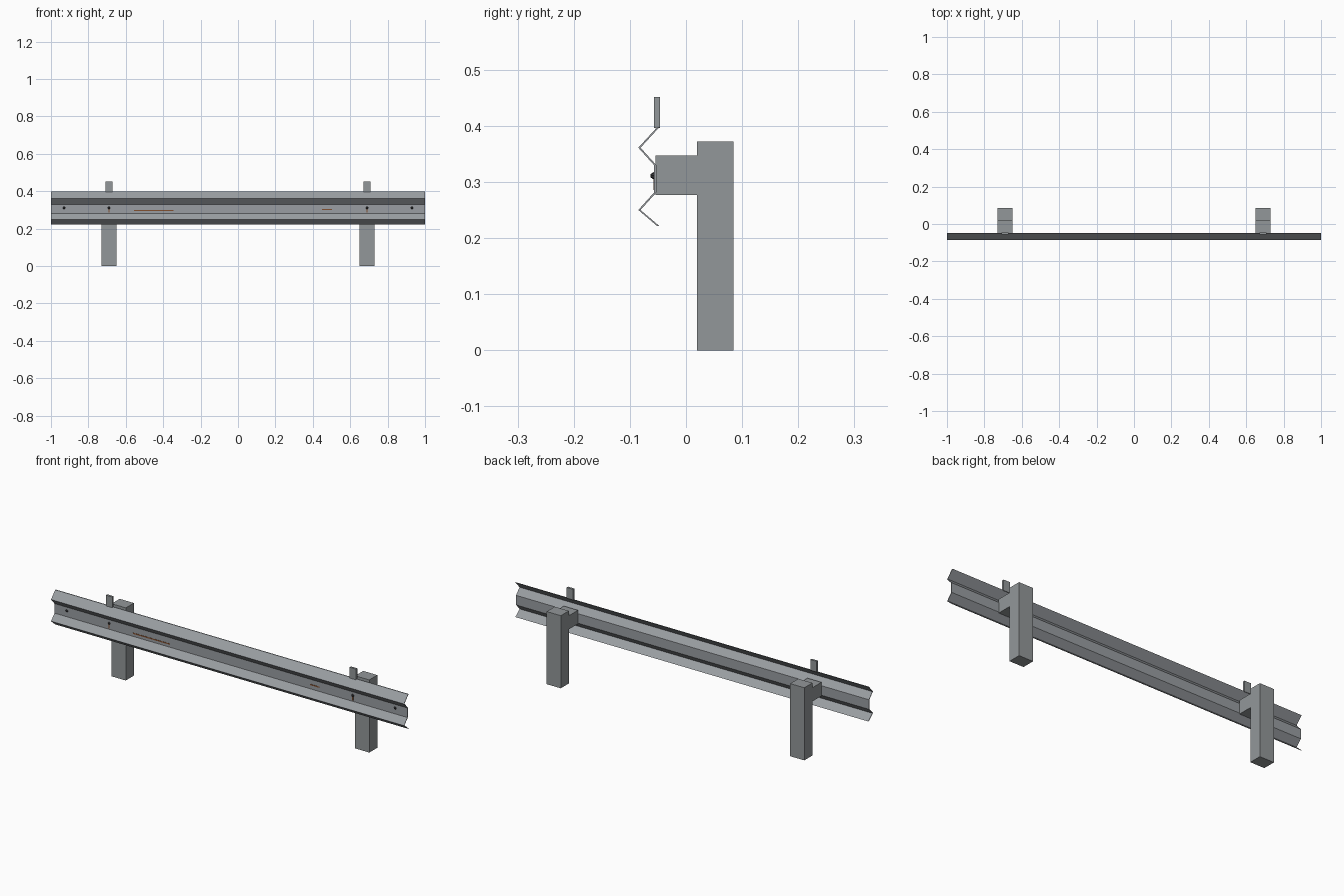
import bpy, bmesh
from math import radians
from mathutils import Matrix, Vector

cube = bpy.data.objects.get("Cube")
if cube:
    bpy.data.objects.remove(cube, do_unlink=True)


def material(name, r, g, b):
    m = bpy.data.materials.new(name)
    m.use_nodes = True
    m.diffuse_color = (r, g, b, 1)
    m.node_tree.nodes["Principled BSDF"].inputs["Base Color"].default_value = (r, g, b, 1)
    return m


steel = material("galvanized steel", 0.32, 0.34, 0.36)
post_steel = material("post steel", 0.29, 0.31, 0.32)
bolt_metal = material("dark bolt metal", 0.04, 0.04, 0.045)
rust = material("rust", 0.22, 0.08, 0.03)


def finish(name, bm, mat):
    bmesh.ops.recalc_face_normals(bm, faces=bm.faces)
    mesh = bpy.data.meshes.new(name)
    bm.to_mesh(mesh)
    bm.free()
    mesh.materials.append(mat)
    obj = bpy.data.objects.new(name, mesh)
    bpy.context.collection.objects.link(obj)
    return obj


def box(name, mat, x, y, z):
    """Box spanning the (min, max) range on each axis."""
    bm = bmesh.new()
    bmesh.ops.create_cube(bm, size=1)
    lo, hi = Vector((x[0], y[0], z[0])), Vector((x[1], y[1], z[1]))
    bmesh.ops.scale(bm, vec=hi - lo, verts=bm.verts)
    bmesh.ops.translate(bm, vec=(lo + hi) / 2, verts=bm.verts)
    return finish(name, bm, mat)


# W-beam rail: folded sheet profile swept along x
front = [(-0.051, 0.398), (-0.085, 0.361), (-0.057, 0.330),
         (-0.057, 0.281), (-0.085, 0.250), (-0.051, 0.221)]
profile = front + [(y + 0.004, z) for y, z in reversed(front)]
bm = bmesh.new()
ends = [[bm.verts.new((x, y, z)) for y, z in profile] for x in (-1, 1)]
n = len(profile)
for i in range(n):
    j = (i + 1) % n
    bm.faces.new((ends[0][i], ends[0][j], ends[1][j], ends[1][i]))
for end in ends:
    for i in range(len(front) - 1):
        bm.faces.new((end[i], end[i + 1], end[n - 2 - i], end[n - 1 - i]))
finish("rail", bm, steel)


def bolt(name, x):
    bm = bmesh.new()
    bmesh.ops.create_cone(bm, cap_ends=True, segments=8, radius1=0.007, radius2=0.003,
                          depth=0.006,
                          matrix=Matrix.Translation((x, -0.06, 0.311)) @ Matrix.Rotation(radians(90), 4, "X"))
    finish(name, bm, bolt_metal)


# Posts, spacer blocks, marker tabs and bolts on both sides
for side, s in (("right", -1), ("left", 1)):
    c = 0.69 * s
    wide, narrow = (c - 0.04, c + 0.04), (c - 0.018, c + 0.018)
    box(side + "_post", post_steel, wide, (0.02, 0.085), (0, 0.372))
    box(side + "_spacer_block", post_steel, wide, (-0.054, 0.02), (0.277, 0.347))
    box(side + "_marker_tab", post_steel, narrow, (-0.057, -0.046), (0.396, 0.451))
    bolt(side + "_post_bolt", c)
    bolt(side + "_end_bolt", 0.93 * s)
    box(side + "_rust_drip", rust, (c - 0.003, c + 0.003), (-0.058, -0.0565), (0.286, 0.306))

# Rust streaks in the valley of the rail
box("long_rust_streak", rust, (-0.555, -0.345), (-0.058, -0.0565), (0.294, 0.3))
box("short_rust_streak", rust, (0.45, 0.502), (-0.058, -0.0565), (0.3, 0.306))
